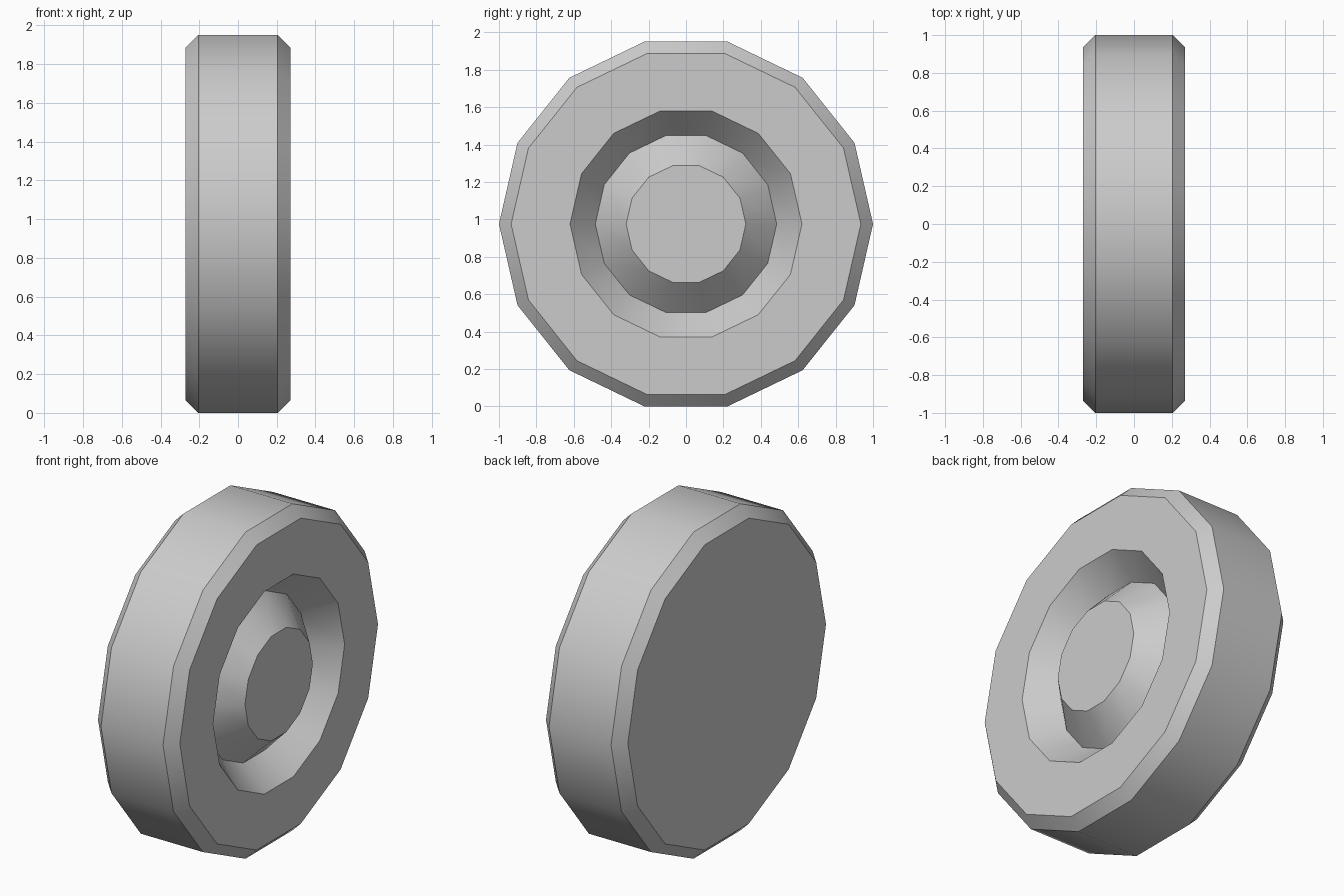
import bpy, bmesh
from math import cos, sin, pi, radians

if "Cube" in bpy.data.objects:
    bpy.data.objects.remove(bpy.data.objects["Cube"])

SIDES = 14
CENTRE_Z = cos(pi / SIDES)  # flat of the tread rests on the ground

# Half profile as (x, radius): flat back, bevel, tread, bevel, face, groove, hub cap
PROFILE = [(-0.27, 0.935), (-0.205, 1.0), (0.205, 1.0), (0.27, 0.935),
           (0.27, 0.62), (0.11, 0.485), (0.27, 0.32)]

# Wheel: rings of the profile turned around the x axis
bm = bmesh.new()
rings = []
for x, r in PROFILE:
    rings.append([bm.verts.new((x, r * cos(2 * pi * k / SIDES),
                                CENTRE_Z + r * sin(2 * pi * k / SIDES)))
                  for k in range(SIDES)])
for a, b in zip(rings, rings[1:]):
    for k in range(SIDES):
        n = (k + 1) % SIDES
        bm.faces.new((a[k], a[n], b[n], b[k]))

# Back disc and hub cap
bm.faces.new(rings[0])
bm.faces.new(rings[-1])
bmesh.ops.recalc_face_normals(bm, faces=bm.faces)

mesh = bpy.data.meshes.new("wheel")
bm.to_mesh(mesh)
bm.free()
wheel = bpy.data.objects.new("wheel", mesh)
bpy.context.collection.objects.link(wheel)

# Smooth around the tread, sharp at the bevels
bpy.context.view_layer.objects.active = wheel
wheel.select_set(True)
bpy.ops.object.shade_smooth_by_angle(angle=radians(30))
